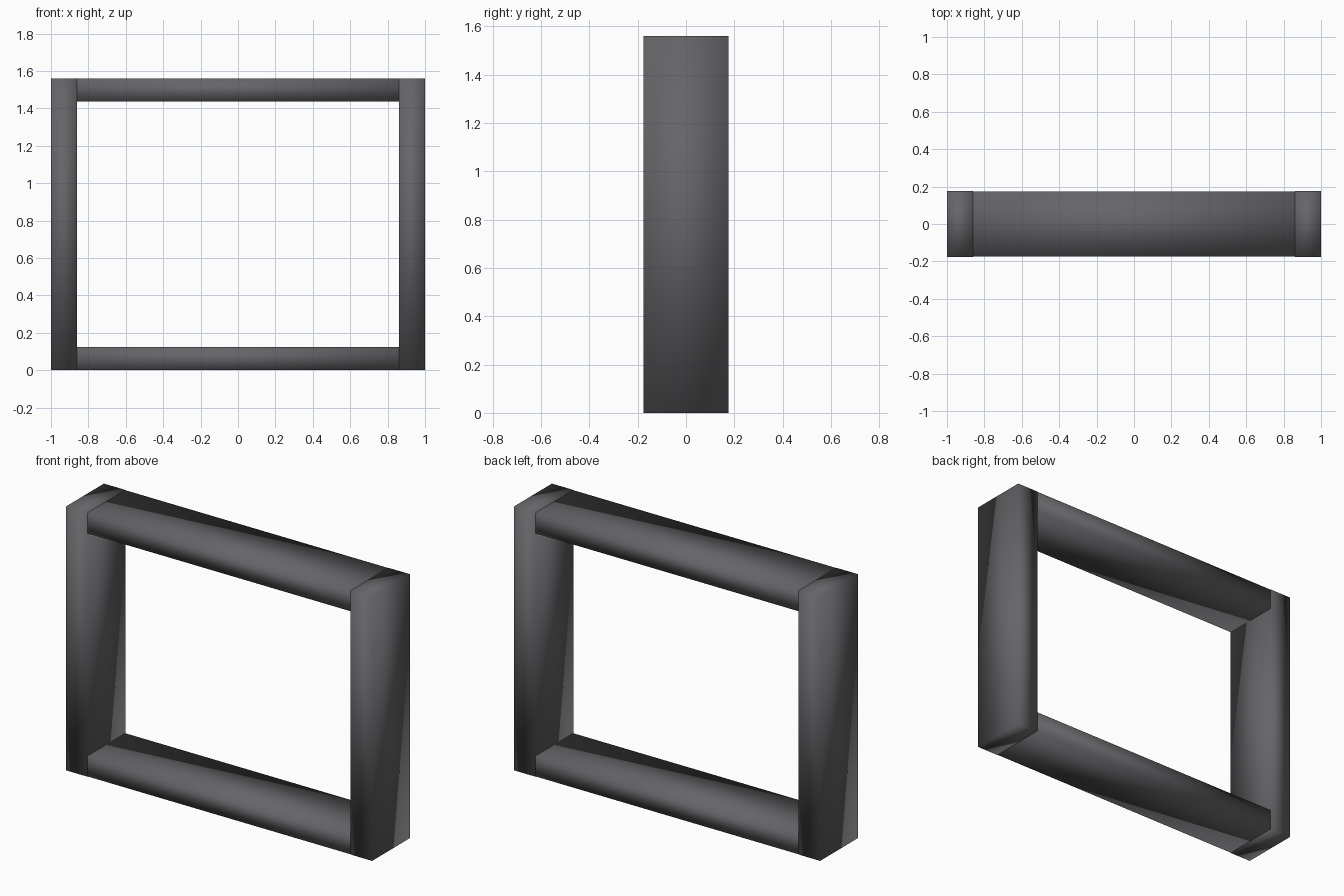
import bpy

if "Cube" in bpy.data.objects:
    bpy.data.objects.remove(bpy.data.objects["Cube"])

W, H, D = 2.0, 1.56, 0.352      # overall width, height, depth
POST, RAIL = 0.14, 0.122        # post width, rail thickness
GAP = 0.001                     # rails sit a hair inside the posts

mat = bpy.data.materials.new("dark_grey")
mat.diffuse_color = (0.13, 0.13, 0.14, 1)
mat.use_nodes = True
mat.node_tree.nodes["Principled BSDF"].inputs["Base Color"].default_value = mat.diffuse_color


def beam(name, size, loc):
    bpy.ops.mesh.primitive_cube_add(size=1, location=loc)
    ob = bpy.context.object
    ob.name = name
    ob.scale = size
    bpy.ops.object.transform_apply(location=False, rotation=False, scale=True)
    bpy.ops.object.shade_smooth()   # soft gradient across the plain box faces
    ob.data.materials.append(mat)
    return ob


# Upright posts at both ends
for side, s in (("left", -1), ("right", 1)):
    beam(side + "_post", (POST, D, H), (s * (W - POST) / 2, 0, H / 2))

# Horizontal rails running through the posts
for label, z in (("bottom", RAIL / 2 + GAP), ("top", H - RAIL / 2 - GAP)):
    beam(label + "_rail", (W - 2 * GAP, D - 2 * GAP, RAIL), (0, 0, z))
